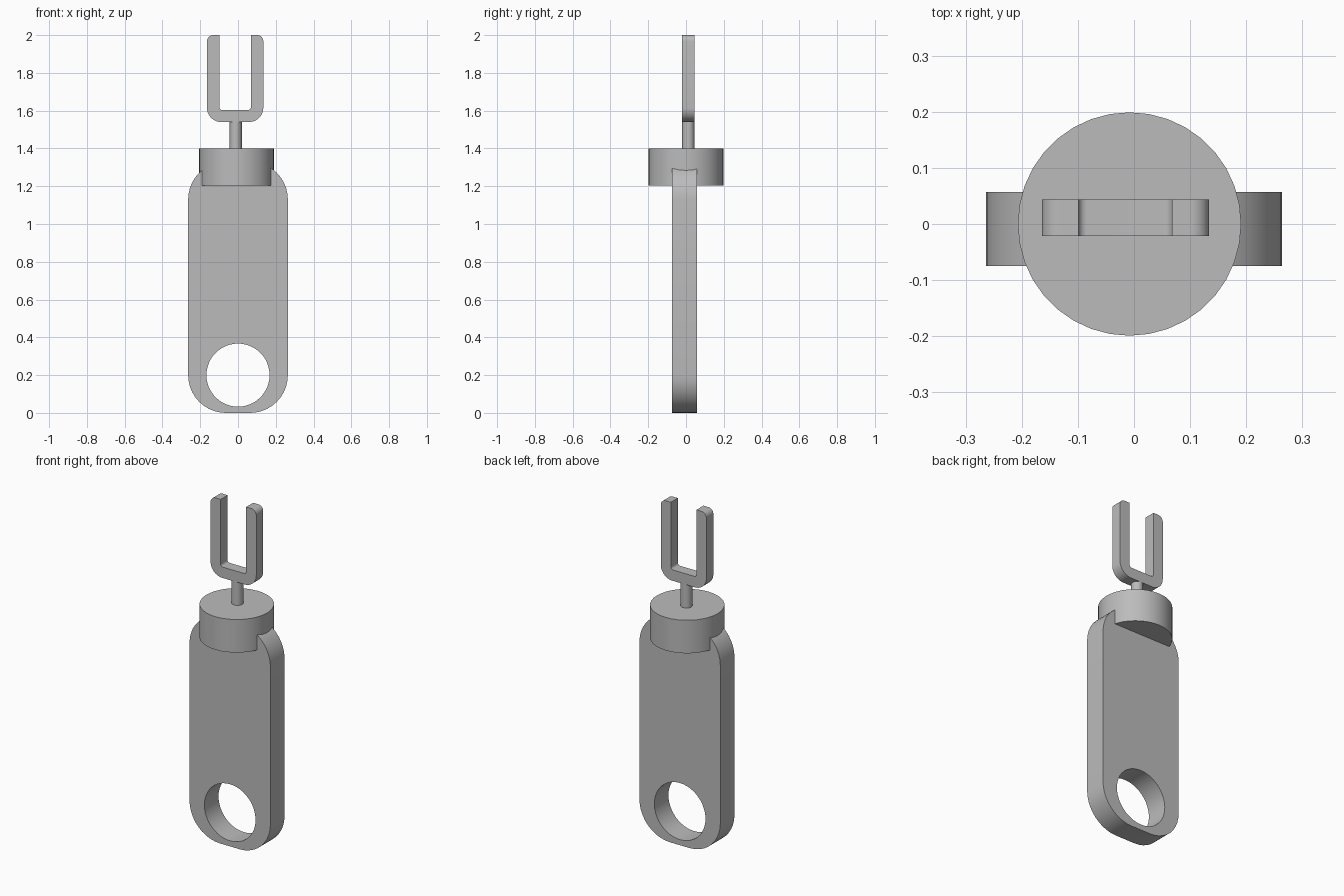
import bpy
import bmesh
from math import sin, cos, pi, radians
from mathutils import Vector, Matrix

if "Cube" in bpy.data.objects:
    bpy.data.objects.remove(bpy.data.objects["Cube"], do_unlink=True)

grey = bpy.data.materials.new("plain grey")
grey.use_nodes = True
grey.diffuse_color = (0.5, 0.5, 0.5, 1)
grey.node_tree.nodes["Principled BSDF"].inputs["Base Color"].default_value = (0.5, 0.5, 0.5, 1)


def finish(name, bm):
    """Turn a bmesh into a named object, smooth except at sharp edges."""
    mesh = bpy.data.meshes.new(name)
    bmesh.ops.recalc_face_normals(bm, faces=bm.faces)
    bm.to_mesh(mesh)
    bm.free()
    mesh.materials.append(grey)
    obj = bpy.data.objects.new(name, mesh)
    bpy.context.collection.objects.link(obj)
    bpy.ops.object.select_all(action='DESELECT')
    obj.select_set(True)
    bpy.context.view_layer.objects.active = obj
    bpy.ops.object.shade_smooth_by_angle(angle=radians(30))
    return obj


def fillet(corners, steps=10):
    """Round each right-angled corner (x, z, radius) of an outline."""
    pts = [Vector(c[:2]) for c in corners]
    out = []
    for i, (p, c) in enumerate(zip(pts, corners)):
        r = c[2]
        if not r:
            out.append(p)
            continue
        back = (pts[i - 1] - p).normalized()
        ahead = (pts[(i + 1) % len(pts)] - p).normalized()
        centre = p + r * (back + ahead)
        for k in range(steps + 1):
            t = k / steps * pi / 2
            out.append(centre - r * (cos(t) * ahead + sin(t) * back))
    return out


def plate(name, loops, y_min, y_max):
    """Extrude outlines drawn in the front plane; inner loops become holes."""
    curve = bpy.data.curves.new(name, 'CURVE')
    curve.dimensions = '2D'
    curve.fill_mode = 'BOTH'
    curve.extrude = (y_max - y_min) / 2
    for loop in loops:
        spline = curve.splines.new('POLY')
        spline.points.add(len(loop) - 1)
        for point, (x, z) in zip(spline.points, loop):
            point.co = (x, z, 0, 1)
        spline.use_cyclic_u = True
    temp = bpy.data.objects.new(name + " outline", curve)
    bm = bmesh.new()
    mesh = temp.to_mesh()
    bm.from_mesh(mesh)
    temp.to_mesh_clear()
    bpy.data.objects.remove(temp)
    bpy.data.curves.remove(curve)
    bmesh.ops.remove_doubles(bm, verts=bm.verts, dist=0.0001)
    stand = Matrix.Translation((0, (y_min + y_max) / 2, 0)) @ Matrix.Rotation(pi / 2, 4, 'X')
    bm.transform(stand)
    return finish(name, bm)


def cylinder(name, x, y, z_min, z_max, radius, sides):
    bm = bmesh.new()
    bmesh.ops.create_cone(bm, cap_ends=True, segments=sides, radius1=radius, radius2=radius,
                          depth=z_max - z_min,
                          matrix=Matrix.Translation((x, y, (z_min + z_max) / 2)))
    return finish(name, bm)


# Flat handle with rounded corners and a ring hole near the bottom
half, top, r = 0.264, 1.33, 0.2
handle = fillet([(-half, 0, r), (half, 0, r), (half, top, r), (-half, top, r)])
hole = [(0.167 * cos(a), 0.2 + 0.167 * sin(a)) for a in (2 * pi * k / 48 for k in range(48))]
plate("handle", [handle, hole], -0.075, 0.057)

# Collar and the thin neck above it
axis = -0.008
cylinder("collar", axis, 0, 1.205, 1.4, 0.199, 36)
cylinder("neck", axis - 0.004, 0.012, 1.38, 1.56, 0.032, 24)

# Two-pronged fork
left, right, inner_left, inner_right = -0.164, 0.134, -0.099, 0.068
fork = fillet([
    (left, 1.54, 0.075), (right, 1.54, 0.075),
    (right, 2, 0.032), (inner_right, 2, 0),
    (inner_right, 1.604, 0.015), (inner_left, 1.604, 0.015),
    (inner_left, 2, 0), (left, 2, 0.032),
])
plate("fork", [fork], -0.021, 0.044)
